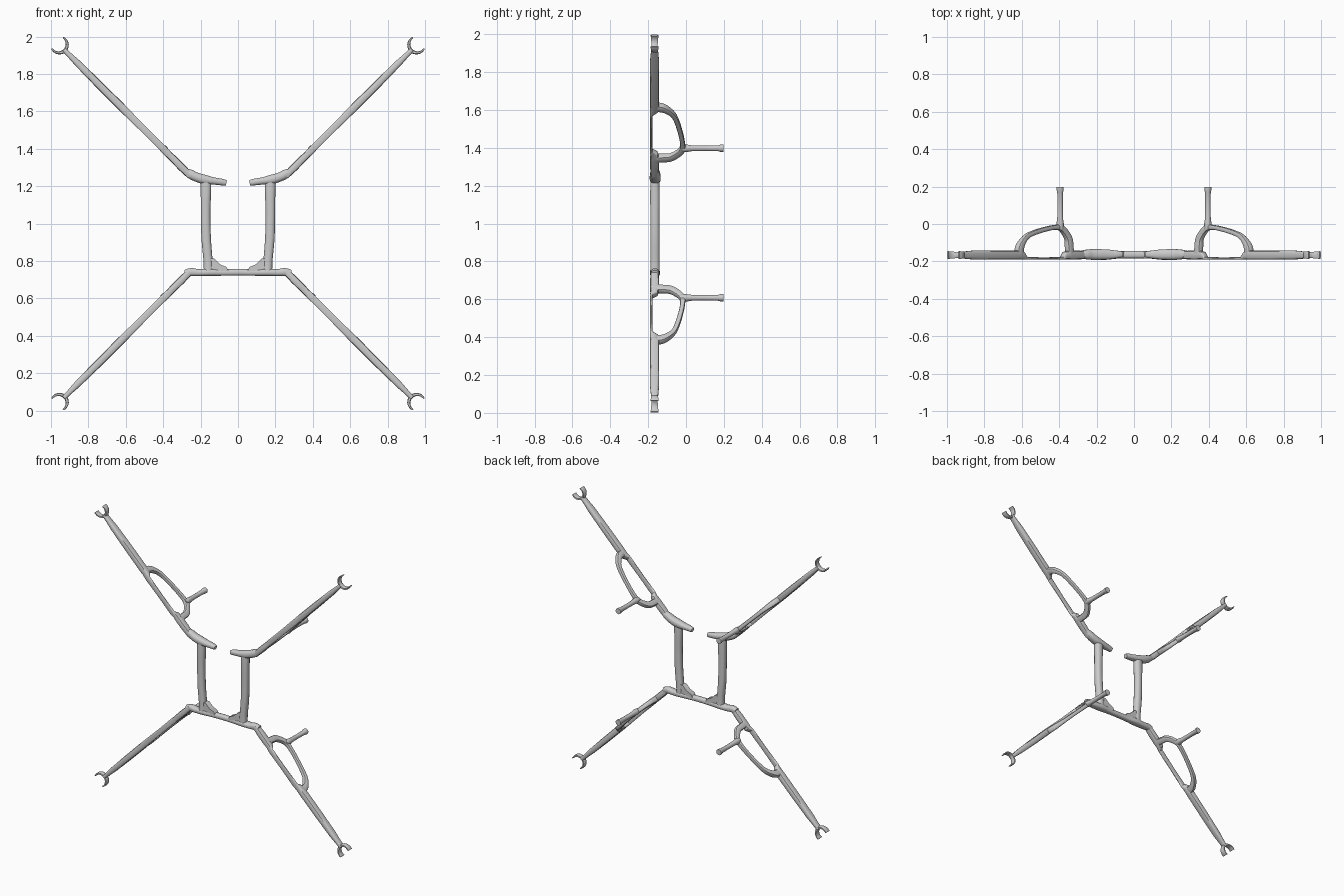
import bpy, bmesh, math
from mathutils import Vector

if "Cube" in bpy.data.objects:
    bpy.data.objects.remove(bpy.data.objects["Cube"])

Y0 = -0.166          # centre plane of the flat frame
R2 = math.sqrt(0.5)


def loft(name, rows, ref, steps=4, sides=12, square=0.6):
    """Sweep a rounded-box section. Row: (point, half size along ref, half size in path plane)."""
    ref = Vector(ref).normalized()
    data = [Vector((*p, a, b)) for p, a, b in rows]
    fine = []
    for i in range(len(data) - 1):
        p0, p1, p2, p3 = (data[max(0, min(len(data) - 1, i + k))] for k in (-1, 0, 1, 2))
        for k in range(steps):
            t = k / steps
            fine.append(0.5 * (2 * p1 + (p2 - p0) * t + (2 * p0 - 5 * p1 + 4 * p2 - p3) * t * t
                               + (3 * p1 - p0 - 3 * p2 + p3) * t ** 3) if steps > 1 else p1)
    fine.append(data[-1])
    bm = bmesh.new()
    rings = []
    for i, d in enumerate(fine):
        tan = (fine[min(i + 1, len(fine) - 1)] - fine[max(i - 1, 0)]).to_3d().normalized()
        side = tan.cross(ref).normalized()
        ring = []
        for k in range(sides):
            ang = 2 * math.pi * (k + 0.5) / sides
            c, s = math.cos(ang), math.sin(ang)
            c, s = (math.copysign(abs(v) ** square, v) for v in (c, s))
            ring.append(bm.verts.new(d.to_3d() + ref * d[3] * c + side * d[4] * s))
        rings.append(ring)
    for r, q in zip(rings, rings[1:]):
        for k in range(sides):
            bm.faces.new((r[k], r[(k + 1) % sides], q[(k + 1) % sides], q[k]))
    bm.faces.new(rings[0])
    bm.faces.new(rings[-1])
    return finish(name, bm)


def finish(name, bm):
    bmesh.ops.recalc_face_normals(bm, faces=bm.faces)
    me = bpy.data.meshes.new(name)
    bm.to_mesh(me)
    bm.free()
    ob = bpy.data.objects.new(name, me)
    bpy.context.collection.objects.link(ob)
    bpy.ops.object.select_all(action='DESELECT')
    ob.select_set(True)
    bpy.context.view_layer.objects.active = ob
    bpy.ops.object.shade_smooth_by_angle(angle=math.radians(40))
    return ob


def build_arm(tag, sx, sz):
    def P(s, y):                       # point on the diagonal
        return (sx * s, y, 1 + sz * s)
    v = (sx * R2, 0, -sz * R2)         # across the arm

    # Arm beam, thinned to a flat strap under the bracket
    beam = [(0.255, Y0, .018, .020), (0.30, Y0, .021, .024), (0.345, Y0, .020, .025),
            (0.368, -0.168, .019, .021), (0.385, -0.184, .019, .007),
            (0.48, -0.184, .018, .006), (0.58, -0.184, .020, .007),
            (0.60, -0.168, .021, .022), (0.63, Y0, .022, .025), (0.75, Y0, .021, .025),
            (0.86, Y0, .018, .024), (0.90, Y0, .014, .020), (0.93, Y0, .013, .018)]
    loft("arm_" + tag, [(P(s, y), a, b) for s, y, a, b in beam], v, steps=1)

    # Bracket loop behind the arm
    loop = [(0.345, -0.16, .020, .022), (0.347, -0.115, .019, .022), (0.352, -0.075, .017, .021),
            (0.385, -0.025, .015, .018), (0.425, -0.018, .014, .013), (0.50, -0.035, .013, .013),
            (0.568, -0.062, .015, .014), (0.600, -0.10, .019, .018), (0.612, -0.13, .020, .023),
            (0.615, -0.16, .020, .024)]
    loft("bracket_" + tag, [(P(s, y), a, b) for s, y, a, b in loop], v, steps=3)

    # Round mounting peg with a flared tip
    peg = [(-0.03, .017), (0.0, .021), (0.03, .016), (0.10, .015), (0.17, .016),
           (0.182, .020), (0.197, .020)]
    loft("peg_" + tag, [((sx * .395, y, 1 + sz * .395 + .003), r, r) for y, r in peg],
         (1, 0, 0), steps=1, square=1)

    # Open clip at the tip
    rows = []
    for k in range(15):
        t = k / 14
        ang = math.radians(119 + 212 * t)
        b = .004 + .006 * math.sin(math.pi * t)
        rows.append((P(0, 0), .015 + .007 * abs(2 * t - 1), b))
        rows[-1] = ((sx * (.957 + .044 * math.cos(ang)), Y0,
                     1 + sz * (.957 + .044 * math.sin(ang))),) + rows[-1][1:]
    loft("clip_" + tag, rows, (0, 1, 0), steps=1, sides=8)


for sx, side in ((1, "right"), (-1, "left")):
    for sz, level in ((1, "upper"), (-1, "lower")):
        build_arm(level + "_" + side, sx, sz)

    # Upright, slightly bowed
    post = [(.158, .735, .026, .026), (.160, .80, .025, .025), (.170, .92, .025, .026),
            (.173, 1.05, .025, .026), (.172, 1.15, .026, .028), (.172, 1.235, .024, .030)]
    loft("upright_" + side, [((sx * x, Y0 + .002, z), a, b) for x, z, a, b in post],
         (0, 1, 0), square=0.8)

    # Shoulder with inward finger
    top = [(.062, 1.217, .016, .015), (.085, 1.222, .020, .018), (.13, 1.228, .026, .020),
           (.18, 1.236, .029, .026), (.225, 1.250, .029, .025), (.255, 1.265, .026, .025),
           (.282, 1.279, .021, .018)]
    loft("shoulder_" + side, [((sx * x, Y0 + .003, z), a, b) for x, z, a, b in top],
         (0, 1, 0), square=0.8)

    # Gusset between upright and crossbar
    bm = bmesh.new()
    prof = [(.15, .74), (.05, .745), (.062, .768), (.095, .782), (.125, .812), (.15, .815)]
    f = bm.faces.new([bm.verts.new((sx * x, Y0 - .018, z)) for x, z in prof])
    ext = bmesh.ops.extrude_face_region(bm, geom=[f])
    bmesh.ops.translate(bm, vec=(0, .04, 0),
                        verts=[e for e in ext["geom"] if isinstance(e, bmesh.types.BMVert)])
    finish("gusset_" + side, bm)

# Crossbar
half = [(0, .740, .020, .018), (.08, .739, .021, .018), (.15, .740, .028, .020),
        (.21, .738, .026, .019), (.25, .741, .023, .022), (.283, .735, .020, .018)]
bar = [(-x, z, a, b) for x, z, a, b in half[:0:-1]] + half
loft("crossbar", [((x, Y0 + .002, z), a, b) for x, z, a, b in bar], (0, 1, 0), square=0.75)
